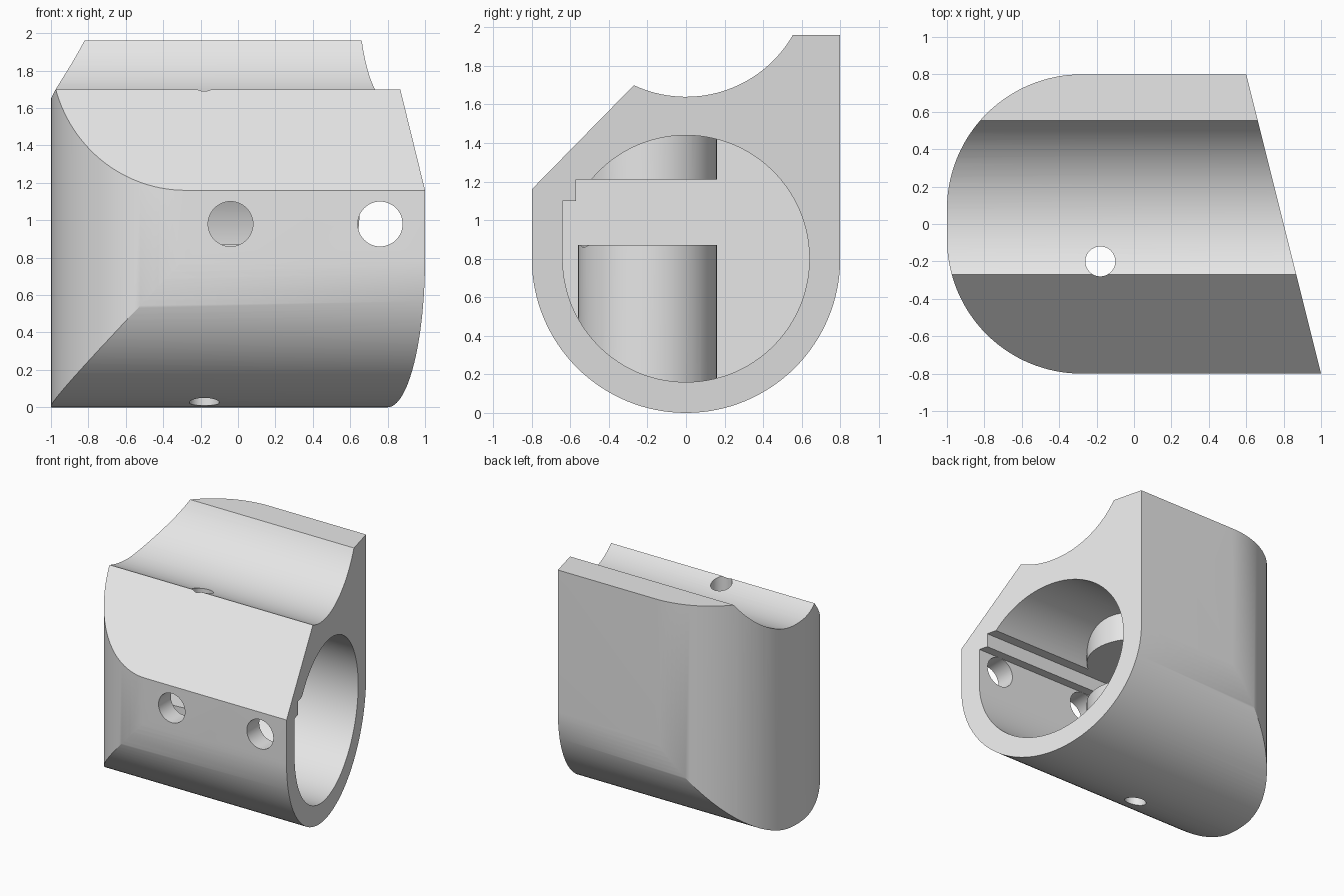
import bpy, bmesh
from math import sin, cos, pi, sqrt, atan2
from mathutils import Vector

if "Cube" in bpy.data.objects:
    bpy.data.objects.remove(bpy.data.objects["Cube"], do_unlink=True)

grey = bpy.data.materials.new("plain grey")
grey.use_nodes = True
grey.diffuse_color = (0.8, 0.8, 0.8, 1)
grey.node_tree.nodes["Principled BSDF"].inputs["Base Color"].default_value = (0.8, 0.8, 0.8, 1)


def arc(cx, cy, r, start, end, steps):
    """Points along a circular arc, both ends included."""
    angles = [start + (end - start) * i / steps for i in range(steps + 1)]
    return [(cx + r * cos(a), cy + r * sin(a)) for a in angles]


def prism(name, outline, axis, low, high):
    """Extrude a 2D outline along an axis: 'x' takes (y, z), 'y' takes (x, z), 'z' takes (x, y)."""
    place = {"x": lambda a, b: (low, a, b),
             "y": lambda a, b: (a, low, b),
             "z": lambda a, b: (a, b, low)}[axis]
    step = Vector([(high - low) * (axis == k) for k in "xyz"])
    bm = bmesh.new()
    base = bm.faces.new([bm.verts.new(place(a, b)) for a, b in outline])
    grown = bmesh.ops.extrude_face_region(bm, geom=[base], use_keep_orig=True)
    bmesh.ops.translate(bm, vec=step, verts=[v for v in grown["geom"] if isinstance(v, bmesh.types.BMVert)])
    bmesh.ops.recalc_face_normals(bm, faces=bm.faces)
    mesh = bpy.data.meshes.new(name)
    bm.to_mesh(mesh)
    bm.free()
    mesh.materials.append(grey)
    obj = bpy.data.objects.new(name, mesh)
    bpy.context.collection.objects.link(obj)
    return obj


def rod(name, axis, cx, cy, r, low, high, sides=64):
    return prism(name, arc(cx, cy, r, 0, 2 * pi, sides)[:-1], axis, low, high)


def combine(target, tool, operation):
    """Apply a boolean and discard the tool."""
    tool.hide_render = True
    mod = target.modifiers.new(operation.lower(), "BOOLEAN")
    mod.operation = operation
    mod.solver = "EXACT"
    mod.object = tool
    bpy.context.view_layer.objects.active = target
    bpy.ops.object.modifier_apply(modifier=mod.name)
    bpy.data.objects.remove(tool, do_unlink=True)


# Body: round belly, front chamfer and a cradle groove along the top
half = 0.8
cradle_z, cradle_r = 2.28, 0.64
front_lip, back_lip = 1.70, 1.96
a_front = atan2(front_lip - cradle_z, -sqrt(cradle_r ** 2 - (front_lip - cradle_z) ** 2))
a_back = atan2(back_lip - cradle_z, sqrt(cradle_r ** 2 - (back_lip - cradle_z) ** 2))
side = arc(0, half, half, pi, 2 * pi, 64)
side += [(half, back_lip)]
side += arc(0, cradle_z, cradle_r, a_back, a_front, 32)
side += [(-half, 1.16)]
body = prism("mount_body", side, "x", -1.2, 1.2)

# Plan shape: two rounded corners at one end, a slanted cut at the other
corner = 0.72
plan = [(1, -half), (0.6, half)]
plan += arc(corner - 1, half - corner, corner, pi / 2, pi, 32)
plan += arc(corner - 1, corner - half, corner, pi, 1.5 * pi, 32)
combine(body, prism("plan_cutter", plan, "z", -0.2, 2.2), "INTERSECT")

# Blind bore with a stepped slot on its front wall
bore_r, ledge, ceiling = 0.64, 1.10, 1.21
a_end = atan2(ceiling - half, -sqrt(bore_r ** 2 - (ceiling - half) ** 2))
bore = arc(0, half, bore_r, pi, 2 * pi + a_end, 96)
bore += [(-0.57, ceiling), (-0.57, ledge), (-bore_r, ledge)]
cavity = prism("cavity_cutter", bore, "x", -0.6, 1.3)

# Upper and lower screw bosses left standing in the bore
screw_x, screw_y = -0.18, -0.2
for low, high in ((0, 0.87), (ceiling, 1.6)):
    combine(cavity, rod("boss", "z", screw_x, screw_y, 0.36, low, high), "DIFFERENCE")
combine(body, cavity, "DIFFERENCE")

# Vertical screw hole and two holes in the front wall
combine(body, rod("screw_hole", "z", screw_x, screw_y, 0.08, -0.3, 2.2, 48), "DIFFERENCE")
for x in (-0.04, 0.76):
    combine(body, rod("front_hole", "y", x, 0.98, 0.12, -1, -0.3, 48), "DIFFERENCE")

# Smooth curved walls, keep crisp edges
bpy.ops.object.select_all(action="DESELECT")
body.select_set(True)
bpy.context.view_layer.objects.active = body
bpy.ops.object.shade_smooth_by_angle(angle=pi / 7)
